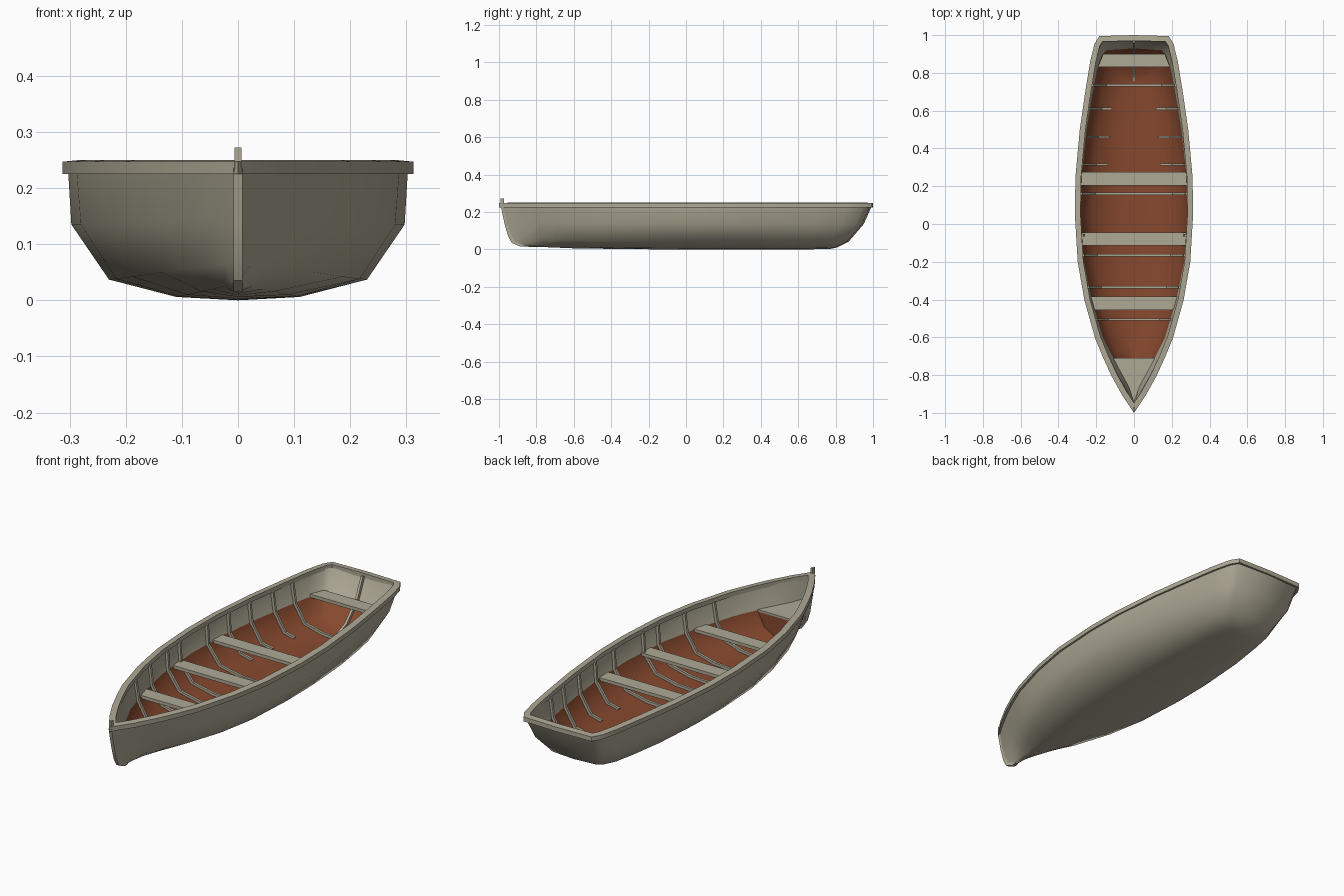
import bpy, bmesh, math
from mathutils import Vector

if "Cube" in bpy.data.objects:
    bpy.data.objects.remove(bpy.data.objects["Cube"])


def material(name, rgb):
    m = bpy.data.materials.new(name)
    m.diffuse_color = (*rgb, 1)
    m.use_nodes = True
    m.node_tree.nodes["Principled BSDF"].inputs["Base Color"].default_value = m.diffuse_color
    return m


BEIGE = material("weathered_beige", (0.43, 0.40, 0.305))
BROWN = material("red_brown", (0.24, 0.065, 0.027))

# Stations: y at the sheer, half widths of levels 1-4, heights of levels 0-3
STATIONS = [
    (-.985, .004, .004, .004, .004, .015, .035, .070, .140),
    (-.90, .010, .022, .040, .055, .014, .030, .065, .140),
    (-.80, .025, .060, .088, .110, .012, .025, .060, .140),
    (-.70, .045, .100, .135, .156, .009, .020, .055, .138),
    (-.60, .065, .135, .178, .197, .006, .016, .050, .136),
    (-.40, .090, .187, .238, .253, .003, .010, .042, .135),
    (-.20, .105, .217, .280, .288, .001, .007, .038, .135),
    (.05, .110, .230, .297, .303, 0, .006, .037, .135),
    (.25, .110, .228, .293, .300, 0, .006, .037, .135),
    (.50, .100, .210, .265, .277, 0, .006, .037, .135),
    (.70, .090, .185, .235, .248, 0, .006, .037, .135),
    (.86, .080, .165, .210, .222, .002, .008, .038, .135),
    (.95, .070, .140, .185, .200, .003, .010, .040, .135),
    (.985, .060, .120, .160, .178, .004, .012, .042, .135)]
BOW_Y = (-.88, -.925, -.945, -.965, -.985)
STERN_Y = (.78, .80, .86, .94, .985)
WALL, TOP = .014, .235


def ends(k, inner):
    return BOW_Y[k] + .025 * inner, STERN_Y[k] - .02 * inner


def level_point(row, k, inner=False):
    """Half-section point at level k, with raked stem and transom."""
    s, bow_stern = row[0], ends(k, inner)
    if s < -.6:
        y = -.6 + (s + .6) * (bow_stern[0] + .6) / -.385
    elif s > .6:
        y = .6 + (s - .6) * (bow_stern[1] - .6) / .385
    else:
        y = s
    x = row[k] if k else 0
    z = row[5 + k] if k < 4 else TOP
    if inner:
        x = max(x - WALL, .001) if k else 0
        z += WALL * (1, 1, .7, 0, 0)[k]
    return Vector((x, y, z))


def inner_at(y, k):
    """Lining point of level k in the plane at y."""
    pts = [level_point(r, k, True) for r in STATIONS]
    for a, b in zip(pts, pts[1:]):
        if a.y <= y <= b.y:
            return a.lerp(b, (y - a.y) / (b.y - a.y))
    return pts[0] if y < 0 else pts[-1]


def finish(name, verts, faces, mats=(BEIGE,), angle=30, recalc=True):
    me = bpy.data.meshes.new(name)
    me.from_pydata([tuple(v) for v in verts], [], faces)
    for m in mats:
        me.materials.append(m)
    if recalc:
        bm = bmesh.new()
        bm.from_mesh(me)
        bmesh.ops.recalc_face_normals(bm, faces=bm.faces)
        bm.to_mesh(me)
        bm.free()
    ob = bpy.data.objects.new(name, me)
    bpy.context.collection.objects.link(ob)
    bpy.ops.object.select_all(action='DESELECT')
    ob.select_set(True)
    bpy.context.view_layer.objects.active = ob
    bpy.ops.object.shade_smooth_by_angle(angle=math.radians(angle))
    return ob


def shell(name, inner):
    """Open hull skin with rounded transom."""
    verts, faces = [], []
    for r in STATIONS:
        half = [level_point(r, k, inner) for k in range(5)]
        verts += [Vector((-p.x, p.y, p.z)) for p in half[:0:-1]] + half
    for i in range(len(STATIONS) - 1):
        for j in range(8):
            a = i * 9 + j
            faces.append((a, a + 9, a + 10, a + 1))
    base = (len(STATIONS) - 1) * 9
    mid = [base + 4]
    for k in range(1, 5):
        p = verts[base + 4 + k]
        mid.append(len(verts))
        verts.append(Vector((0, p.y + .01, p.z)))
    for k in range(4):
        l, r = base + 4 - k, base + 4 + k
        for f in ((mid[k], mid[k + 1], r + 1, r), (l, l - 1, mid[k + 1], mid[k])):
            faces.append(tuple(dict.fromkeys(f)))
    if inner:
        faces = [f[::-1] for f in faces]
    ob = finish(name, verts, faces, (BEIGE, BROWN) if inner else (BEIGE,), 75, False)
    if inner:  # lower part of the lining is red-brown
        for p in ob.data.polygons:
            top = max(ob.data.vertices[v].co.z for v in p.vertices)
            p.material_index = int(top < .15)
    return ob


def prism(name, outline, offset, mat=BEIGE):
    """Closed solid from a flat outline pushed along an offset."""
    n = len(outline)
    verts = [Vector(p) for p in outline] + [Vector(p) + Vector(offset) for p in outline]
    faces = [tuple(range(n)), tuple(range(2 * n - 1, n - 1, -1))]
    faces += [(i, (i + 1) % n, n + (i + 1) % n, n + i) for i in range(n)]
    return finish(name, verts, faces, (mat,))


def strip(name, outer, inner, offset):
    """Bent bar between two matching polylines."""
    n, off = len(outer), Vector(offset)
    verts = []
    for a, b in zip(outer, inner):
        verts += [a - off, a + off, b + off, b - off]
    faces = [(0, 1, 2, 3), tuple(4 * n - 4 + i for i in range(4))]
    for i in range(n - 1):
        for j in range(4):
            a, b = 4 * i + j, 4 * i + (j + 1) % 4
            faces.append((a, b, b + 4, a + 4))
    return finish(name, verts, faces)


shell("hull", False)
shell("inner_lining", True)

# Gunwale: mitred rail around the sheer
side = [level_point(r, 4) for r in STATIONS[1:]]
loop = [Vector((0, -.982))] + [p.xy for p in side] + [Vector((0, .99))]
loop += [Vector((-p.x, p.y)) for p in side[::-1]]
N = len(loop)
verts, faces = [], []
for i, p in enumerate(loop):
    d1, d2 = (p - loop[i - 1]).normalized(), (loop[(i + 1) % N] - p).normalized()
    n1, n2 = Vector((d1.y, -d1.x)), Vector((d2.y, -d2.x))
    m = (n1 + n2).normalized()
    m /= max(m.dot(n1), .4)
    o, q = p + m * .010, p - m * .020
    verts += [(o.x, o.y, .225), (o.x, o.y, .247), (q.x, q.y, .250), (q.x, q.y, .228)]
    for j in range(4):
        a, b, nx = 4 * i, 4 * ((i + 1) % N), (j + 1) % 4
        faces.append((a + j, b + j, b + nx, a + nx))
finish("gunwale", verts, faces)

# Stem bar and bow post
stem = [Vector((0, BOW_Y[k], level_point(STATIONS[0], k).z)) for k in range(5)]
strip("stem", [p + Vector((0, -.006, 0)) for p in stem],
      [p + Vector((0, .02, .004)) for p in stem], (.008, 0, 0))
prism("bow_post", [(-.006, -.992, .235), (.006, -.992, .235),
                   (.006, -.972, .235), (-.006, -.972, .235)], (0, 0, .037))

# Benches spanning the lining
for name, y0, y1, z in (("front_bench", -.455, -.385, .14), ("middle_bench", -.115, -.045, .14),
                        ("rear_bench", .205, .275, .14), ("stern_bench", .83, .90, .15)):
    a, b = inner_at(y0, 3).x, inner_at(y1, 3).x
    prism(name, [(-a, y0, z - .016), (a, y0, z - .016), (b, y1, z - .016), (-b, y1, z - .016)],
          (0, 0, .016))

# Foredeck with its bulkhead
ys = (-.71, -.78, -.86, -.94)
right = [(inner_at(y, 3).x, y, .132) for y in ys]
prism("foredeck", right + [(-x, y, z) for x, y, z in right[::-1]], (0, 0, .01))
half = [inner_at(-.71, k) for k in range(4)]
prism("bow_bulkhead", half + [Vector((-p.x, p.y, p.z)) for p in half[:0:-1]],
      (0, -.008, 0), BROWN)

# Ribs: full ones cross the floor, short ones stop on the bilge
def rib_points(y, full):
    pts = [inner_at(y, k) for k in range(4, 1, -1)]
    low = inner_at(y, 1)
    pts += [low, inner_at(y, 0)] if full else [pts[-1].lerp(low, .55)]
    for p in pts:
        p.y = y
    return pts


def inward(pts):
    return [p + (Vector((0, p.y, .2)) - p).normalized() * .014 for p in pts]


for i, y in enumerate((-.505, -.335, -.165, -.06, .16, .735)):
    pts = rib_points(y, True)
    pts += [Vector((-p.x, p.y, p.z)) for p in pts[-2::-1]]
    strip(f"full_rib_{i + 1}", pts, inward(pts), (0, .006, 0))
for i, y in enumerate((.315, .46, .61)):
    for sx, tag in ((1, "right"), (-1, "left")):
        pts = [Vector((sx * p.x, p.y, p.z)) for p in rib_points(y, False)]
        strip(f"short_rib_{tag}_{i + 1}", pts, inward(pts), (0, .006, 0))

# Upright bar on the inside of the transom
bar = [Vector((0, ends(k, True)[1] + .01, level_point(STATIONS[-1], k, True).z)) for k in range(5)]
strip("transom_bar", bar, [p + Vector((0, -.016, .004)) for p in bar], (.006, 0, 0))
